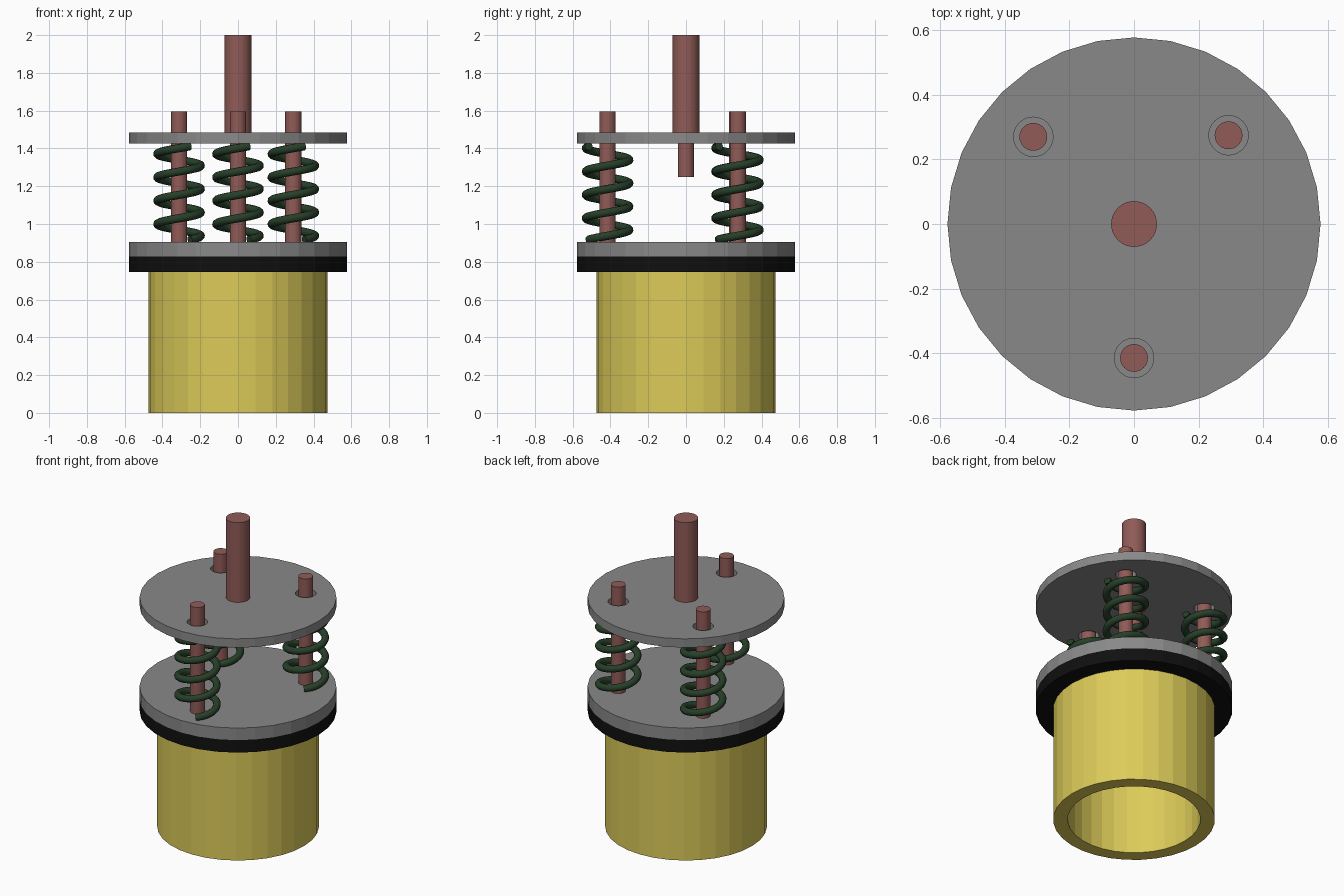
import bpy, bmesh, math

if "Cube" in bpy.data.objects:
    bpy.data.objects.remove(bpy.data.objects["Cube"])

def material(name, rgb):
    m = bpy.data.materials.new(name)
    m.diffuse_color = (*rgb, 1)
    m.use_nodes = True
    m.node_tree.nodes["Principled BSDF"].inputs["Base Color"].default_value = m.diffuse_color
    return m

YELLOW = material("yellow", (0.72, 0.60, 0.10))
GREY = material("grey", (0.25, 0.25, 0.25))
BLACK = material("black", (0.005, 0.005, 0.005))
RED = material("brown_red", (0.28, 0.105, 0.095))
GREEN = material("dark_green", (0.02, 0.05, 0.022))

def lathe(name, profile, mat, at=(0, 0), closed=False, n=32):
    """Revolve (radius, z) points; open profiles are capped at both ends."""
    bm = bmesh.new()
    rings = [[bm.verts.new((at[0] + r * math.cos(2 * math.pi * i / n),
                            at[1] + r * math.sin(2 * math.pi * i / n), z))
              for i in range(n)] for r, z in profile]
    pairs = list(zip(rings, rings[1:]))
    if closed:
        pairs.append((rings[-1], rings[0]))
    else:
        bm.faces.new(rings[0])
        bm.faces.new(rings[-1])
    for a, b in pairs:
        for i in range(n):
            j = (i + 1) % n
            bm.faces.new((a[i], a[j], b[j], b[i]))
    bmesh.ops.recalc_face_normals(bm, faces=bm.faces)
    me = bpy.data.meshes.new(name)
    bm.to_mesh(me)
    bm.free()
    me.materials.append(mat)
    ob = bpy.data.objects.new(name, me)
    bpy.context.collection.objects.link(ob)
    return ob

def spring(name, at):
    """Right-handed coil of four turns."""
    steps, turns = 128, 4
    cu = bpy.data.curves.new(name, 'CURVE')
    cu.dimensions = '3D'
    cu.bevel_depth = 0.022
    cu.bevel_resolution = 3
    cu.use_fill_caps = True
    sp = cu.splines.new('POLY')
    sp.points.add(steps)
    for i, p in enumerate(sp.points):
        t = i / steps
        a = math.radians(-60) + 2 * math.pi * turns * t
        p.co = (at[0] + 0.115 * math.cos(a), at[1] + 0.115 * math.sin(a),
                0.917 + 0.495 * t, 1)
    cu.materials.append(GREEN)
    ob = bpy.data.objects.new(name, cu)
    bpy.context.collection.objects.link(ob)

# Hollow base tube
lathe("base_tube", [(0.475, 0), (0.475, 0.75), (0.39, 0.75), (0.39, 0)], YELLOW, closed=True)

# Gasket and plates
lathe("gasket", [(0.578, 0.747), (0.578, 0.828)], BLACK)
lathe("lower_plate", [(0.578, 0.828), (0.578, 0.906)], GREY)
upper = lathe("upper_plate", [(0.578, 1.427), (0.578, 1.484)], GREY)

# Centre shaft with thin lower end
lathe("centre_shaft", [(0.043, 1.25), (0.043, 1.425), (0.071, 1.425), (0.071, 2.0)], RED)

# Guide rods, springs and clearance holes
for side, at in {"left": (-0.312, 0.27), "right": (0.293, 0.275), "front": (0, -0.415)}.items():
    lathe(side + "_guide_rod", [(0.043, 0.87), (0.043, 1.596)], RED, at)
    spring(side + "_spring", at)
    cutter = lathe(side + "_hole_cutter", [(0.061, 1.35), (0.061, 1.55)], GREY, at)
    cutter.hide_render = True
    cutter.hide_viewport = True
    mod = upper.modifiers.new(side + "_hole", 'BOOLEAN')
    mod.operation = 'DIFFERENCE'
    mod.solver = 'EXACT'
    mod.object = cutter
